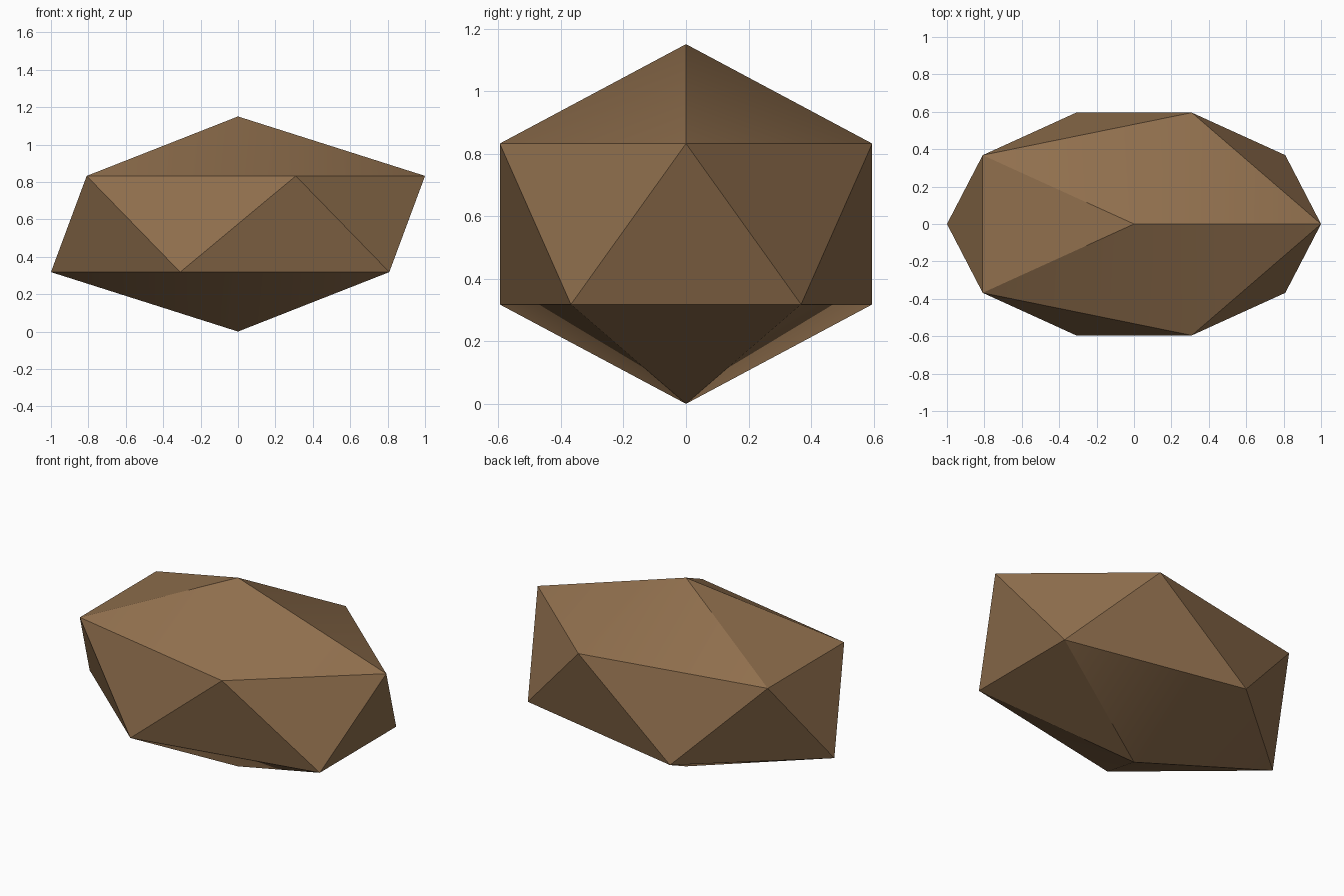
import bpy
import math

cube = bpy.data.objects.get("Cube")
if cube:
    bpy.data.objects.remove(cube, do_unlink=True)

# Brown stone colour
brown = bpy.data.materials.new("earth_brown")
brown.use_nodes = True
colour = (0.28, 0.16, 0.075, 1.0)
brown.diffuse_color = colour
brown.node_tree.nodes["Principled BSDF"].inputs["Base Color"].default_value = colour

# Rock: a twenty-sided ball stretched along x and flattened in z
half_height = 0.575
bpy.ops.mesh.primitive_ico_sphere_add(subdivisions=1, radius=1.0, location=(0, 0, half_height))
rock = bpy.context.object
rock.name = "rock"
rock.scale = (math.sqrt(5) / 2, 0.70, half_height)
bpy.ops.object.transform_apply(location=True, rotation=False, scale=True)
rock.data.materials.append(brown)

# Shallow creases blend, steep ones stay sharp
bpy.ops.object.shade_smooth_by_angle(angle=math.radians(30))
